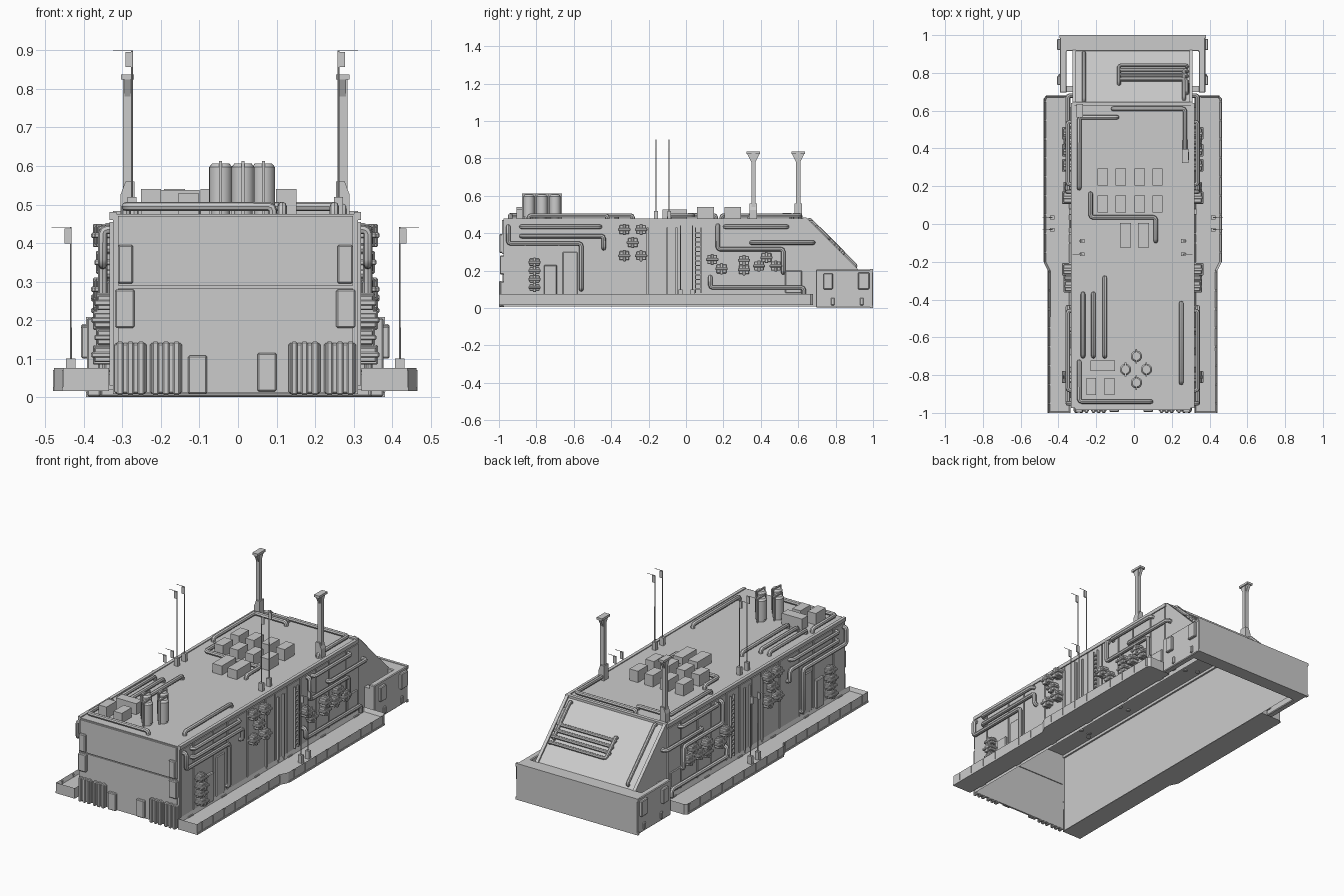
import bpy, bmesh, math
from mathutils import Matrix, Vector

if "Cube" in bpy.data.objects:
    bpy.data.objects.remove(bpy.data.objects["Cube"])

CX = -0.007          # hull centre line
W = 0.318            # hull half width
TOP = 0.475          # roof height
SIDES = (-1, 1)


def finish(name, bm, bevel=0):
    bmesh.ops.recalc_face_normals(bm, faces=bm.faces)
    me = bpy.data.meshes.new(name)
    bm.to_mesh(me)
    bm.free()
    ob = bpy.data.objects.new(name, me)
    bpy.context.collection.objects.link(ob)
    if bevel:
        m = ob.modifiers.new("bevel", 'BEVEL')
        m.width, m.segments, m.limit_method = bevel, 1, 'ANGLE'
    return ob


def add_box(bm, x0, x1, y0, y1, z0, z1):
    mat = Matrix.Translation(((x0 + x1) / 2, (y0 + y1) / 2, (z0 + z1) / 2)) @ \
        Matrix.Diagonal((abs(x1 - x0), y1 - y0, z1 - z0, 1))
    bmesh.ops.create_cube(bm, size=1, matrix=mat)


def boxes(name, items, bevel=0):
    bm = bmesh.new()
    for b in items:
        add_box(bm, *b)
    return finish(name, bm, bevel)


def both(items):
    """Mirror boxes given by distance from the centre line."""
    return [(CX + s * b[0], CX + s * b[1], *b[2:]) for s in SIDES for b in items]


def prism(bm, pts, axis_map, lo, hi):
    vs = [bm.verts.new(axis_map(p, lo)) for p in pts]
    f = bm.faces.new(vs)
    ex = bmesh.ops.extrude_face_region(bm, geom=[f])
    d = Vector(axis_map(pts[0], hi)) - Vector(axis_map(pts[0], lo))
    bmesh.ops.translate(bm, vec=d, verts=[v for v in ex['geom'] if isinstance(v, bmesh.types.BMVert)])


def cyl(bm, p, r1, r2, h, n=16):
    bmesh.ops.create_cone(bm, cap_ends=True, segments=n, radius1=r1, radius2=r2, depth=h,
                          matrix=Matrix.Translation((p[0], p[1], p[2] + h / 2)))


def pipes(name, paths, r=0.012, c=0.014):
    cu = bpy.data.curves.new(name, 'CURVE')
    cu.dimensions, cu.bevel_depth, cu.bevel_resolution, cu.use_fill_caps = '3D', r, 2, True
    for path in paths:
        P = [Vector(p) for p in path]
        pts = [P[0]]
        for a, b, d in zip(P, P[1:], P[2:]):       # rounded elbows
            u, v = (a - b).normalized(), (d - b).normalized()
            k = min(c, (a - b).length * .45, (d - b).length * .45)
            pts += [b + u * k, b + (u + v) * k * .29, b + v * k]
        pts.append(P[-1])
        sp = cu.splines.new('POLY')
        sp.points.add(len(pts) - 1)
        for q, p in zip(sp.points, pts):
            q.co = (*p, 1)
    tmp = bpy.data.objects.new(name + "_curve", cu)
    bpy.context.collection.objects.link(tmp)
    me = bpy.data.meshes.new_from_object(tmp.evaluated_get(bpy.context.evaluated_depsgraph_get()))
    bpy.data.objects.remove(tmp)
    ob = bpy.data.objects.new(name, me)
    bpy.context.collection.objects.link(ob)
    smooth(ob)


def smooth(ob):
    bpy.ops.object.select_all(action='DESELECT')
    ob.select_set(True)
    bpy.context.view_layer.objects.active = ob
    bpy.ops.object.shade_smooth_by_angle(angle=math.radians(40))


# Hull: hollow shell, open underneath
profile = [(-.975, .008), (-.975, TOP), (.64, TOP), (.915, .2), (.915, .008)]
bm = bmesh.new()
prism(bm, profile, lambda p, x: (x, p[0], p[1]), CX - W, CX + W)
bmesh.ops.recalc_face_normals(bm, faces=bm.faces)
bm.faces.ensure_lookup_table()
bmesh.ops.delete(bm, geom=[f for f in bm.faces if f.normal.z < -.9], context='FACES')
finish("hull", bm)

# Side wall panels and seam ribs
seams = [-.97, -.86, -.68, -.55, -.37, -.205, -.12, -.01, .11, .25, .37, .52, .64]
boxes("wall_panels", both([(W, W + .008, a + .004, b - .004, .03, .455)
                           for a, b in zip(seams, seams[1:])]))
boxes("wall_top_rail", both([(W - .01, W + .008, -.975, .64, .46, .48)]))
boxes("wall_ribs", both([(W, W + .018, y - .005, y + .005, .03, .43) for y in (-.1, -.05, -.205)]))
boxes("wall_doors", both([(W, W + .022, -.76, -.69, .065, .23), (W, W + .014, -.66, -.58, .07, .3),
                          (W, W + .014, .53, .62, .08, .2)]), .004)

# Nose slope frame
bm = bmesh.new()
for s in SIDES:
    x = CX + s * W
    prism(bm, [(.64, TOP), (.645, TOP + .008), (.922, .205), (.915, .2)],
          lambda p, q: (q, p[0], p[1]), x - s * .018, x)
finish("nose_edge", bm)
boxes("nose_brow", [(CX - W, CX + W, .625, .645, .465, .483)])

# Bumper wrapped around the nose
bm = bmesh.new()
u = [(-.385, .695), (-.385, 1), (.385, 1), (.385, .695), (.35, .695), (.35, .915), (-.35, .915), (-.35, .695)]
prism(bm, u, lambda p, z: (CX + p[0], p[1], z), .002, .205)
finish("bumper", bm, .004)
boxes("bumper_plates", both([(.38, .4, .735, .785, .1, .185), (.38, .4, .92, .98, .1, .19),
                             (.38, .393, .775, .795, .015, .055), (.38, .393, .93, .95, .015, .055)]), .004)
boxes("bumper_lip", [(CX - .388, CX + .388, .985, 1, .19, .208), (CX - .388, CX + .388, .985, 1, 0, .014)])
boxes("bumper_brackets", both([(W, .352, .7, .73, .03, .18)]))

# Side skirts: trays with raised rims
outline = [(.328, -1), (.447, -1), (.447, -.25), (.47, -.205), (.47, .665), (.458, .68), (.328, .68)]
bm = bmesh.new()
for s in SIDES:
    prism(bm, outline, lambda p, z: (CX + s * p[0], p[1], z), .016, .076)
bmesh.ops.recalc_face_normals(bm, faces=bm.faces)
tops = [f for f in bm.faces if f.normal.z > .9]
bmesh.ops.inset_individual(bm, faces=tops, thickness=.012)
for f in tops:
    bmesh.ops.translate(bm, vec=(0, 0, -.022), verts=f.verts)
finish("side_skirts", bm)
boxes("skirt_ribs", both([((.447 if y < -.22 else .47) - .01, (.447 if y < -.22 else .47) + .003,
                           y - .004, y + .004, .016, .07) for y in [-.95 + .1 * i for i in range(17)]]))
boxes("skirt_strips", both([(.44, .45, -1, -.25, .016, .026), (.463, .473, -.2, .665, .016, .026)]))
boxes("skirt_brackets", both([(W, .34, y - .02, y + .02, .02, .06) for y in (-.9, -.6, -.3, 0, .3, .6)]))

# Side pipes
D = W + .026
side_paths = [
    [(W, -.95, .435), (D, -.95, .435), (D, -.95, .345), (D, -.56, .345), (D, -.56, .1), (W, -.56, .1)],
    [(W, -.88, .385), (D, -.88, .385), (D, -.44, .385), (D, -.44, .32), (W, -.44, .32)],
    [(W, -.88, .435), (D, -.88, .435), (D, -.46, .435), (W, -.46, .435)],
    [(W, .17, .44), (D, .17, .44), (D, .17, .315), (D, .52, .315), (D, .52, .19), (W, .52, .19)],
    [(W, .21, .435), (D, .21, .435), (D, .54, .435), (W, .54, .435)],
    [(W, .35, .35), (D, .35, .35), (D, .68, .35), (W, .68, .35)],
    [(W, .13, .165), (D, .13, .165), (D, .13, .11), (D, .63, .11), (D, .63, .07)]]
pipes("side_pipes", [[(CX + s * x, y, z) for x, y, z in p] for s in SIDES for p in side_paths])

# Equipment clusters bolted to the walls
spots = [(-.33, .42), (-.24, .42), (-.33, .28), (-.24, .28), (-.285, .35), (-.81, .11), (-.81, .155),
         (-.81, .2), (-.81, .245), (.14, .26), (.19, .21), (.31, .255), (.31, .205), (.39, .225),
         (.43, .27), (.48, .225)]
items = []
for i, (y, z) in enumerate(spots):
    h = .019 if y < -.7 else .024
    d = W + .04 + .008 * (i % 2)
    items += [(W, d, y - .026, y + .026, z - h, z + h),
              (W, d + .008, y - .033, y + .033, z - .007, z + .007),
              (W, d + .004, y - .008, y + .008, z - h - .006, z + h + .006)]
boxes("wall_equipment", both(items), .003)

# Ladder
boxes("ladder", both([(W, W + .02, y - .003, y + .003, .08, .43) for y in (.05, .08)] +
                     [(W + .01, W + .02, .05, .08, z, z + .006) for z in [.1 + .025 * i for i in range(13)]]))

# End face (-y): panels, plates and ribbed fenders
boxes("end_panels", [(CX - .305, CX + .305, -.985, -.97, .29, .47), (CX - .305, CX + .305, -.98, -.97, .012, .282)])
boxes("end_plates", both([(.265, .305, -.998, -.97, .295, .395), (.262, .312, -.995, -.97, .18, .28)]) +
      [(-.13, -.08, -.995, -.97, .008, .108), (.05, .1, -.995, -.97, .015, .115)], .004)
fend = []
for a in (.138, .23):
    fend += [(a, a + .083, -.992, -.97, .01, .14)]
    fend += [(a + k, a + k + .018, -1, -.97, .006, .144) for k in (.006, .033, .06)]
boxes("end_fenders", both(fend), .004)

# Roof boxes
roof = [(x - .027, x + .027, y - .045, y + .045, TOP, .54) for x in (-.165, -.07, .03, .125) for y in (.25, .105)]
roof += [(x - .03, x + .03, -.125, .005, TOP, .527) for x in (-.045, .05)]
roof += [(-.23, -.1, -.778, -.722, TOP, .538), (-.252, -.2, -.905, -.815, TOP, .54), (-.155, -.103, -.905, -.815, TOP, .53)]
boxes("roof_boxes", roof)

# Roof tanks
bm = bmesh.new()
for x, y in ((.013, -.70), (-.045, -.77), (.066, -.77), (.013, -.84)):
    cyl(bm, (x, y, TOP), .024, .024, .015)
    cyl(bm, (x, y, TOP + .012), .03, .03, .11, 20)
    cyl(bm, (x, y, TOP + .122), .03, .022, .01, 20)
    for s in SIDES:
        add_box(bm, x - .004, x + .004, y + s * .034 - .004, y + s * .034 + .004, TOP, .612)
    add_box(bm, x - .004, x + .004, y - .038, y + .038, .605, .613)
smooth(finish("roof_tanks", bm))

# Roof and nose pipes
R = TOP + .02
roof_paths = [
    [(-.155, -.285), (-.155, -.70)], [(-.215, -.37), (-.215, -.70)], [(-.27, -.37), (-.27, -.70)],
    [(.25, -.42), (.25, -.84)], [(-.29, -.73), (-.29, -.94), (.09, -.94)],
    [(-.23, .16), (-.23, .035), (.115, .035), (.115, -.09)],
    [(-.09, .565), (-.29, .565), (-.29, .19)], [(-.11, .61), (.27, .61), (.27, .34)]]
pipes("roof_pipes", [[(*p[0], TOP - .005)] + [(x, y, R) for x, y in p] + [(*p[-1], TOP - .005)] for p in roof_paths])


def slope(x, y, off=.015):
    return (x, y + off * .7, TOP - (y - .64) + off * .7)


nose_paths = [[(-.265, .65), (-.265, .9)], [(.265, .66), (.265, .81)],
              [(-.08, .74), (-.08, .83), (.28, .83)], [(-.08, .805), (.28, .805)],
              [(-.08, .78), (.28, .78)], [(-.08, .755), (.28, .755), (.28, .69)]]
pipes("nose_pipes", [[slope(*p[0], -.005)] + [slope(*q) for q in p] + [slope(*p[-1], -.005)] for p in nose_paths], .01)

# Two masts with flared caps
bm = bmesh.new()
for x, y in ((-.287, .6), (.272, .36)):
    s = 1 if x > 0 else -1
    prism(bm, [(-.018, TOP), (.018, TOP), (.018, TOP + .05), (.005, TOP + .085), (-.018, TOP + .085)],
          lambda p, q: (x - s * p[0] * -1, q, p[1]), y - .02, y + .02)
    add_box(bm, x - .012, x + .012, y - .011, y + .011, TOP, .825)
    prism(bm, [(-.011, .78), (.011, .78), (.034, .826), (-.034, .826)],
          lambda p, q: (q, y + p[0], p[1]), x - .008, x + .008)
    add_box(bm, x - .017, x + .017, y - .036, y + .036, .824, .837)
finish("masts", bm)

# Whip antennas on the roof and skirts
bm = bmesh.new()
for s in SIDES:
    for d, y, z0, z1 in ((.268, -.16, TOP, .9), (.268, -.09, TOP, .9), (.427, -.03, .055, .442), (.427, .035, .055, .442)):
        x = CX + s * d
        add_box(bm, x - .012, x + .012, y - .01, y + .01, z0, z0 + .045)
        cyl(bm, (x, y, z0), .003, .0025, z1 - z0, 6)
        add_box(bm, x, x + s * .017, y - .003, y + .003, z1 - .043, z1 - .004)
        add_box(bm, x, x + s * .05, y - .001, y + .001, z1 - .002, z1)
finish("antennas", bm)
